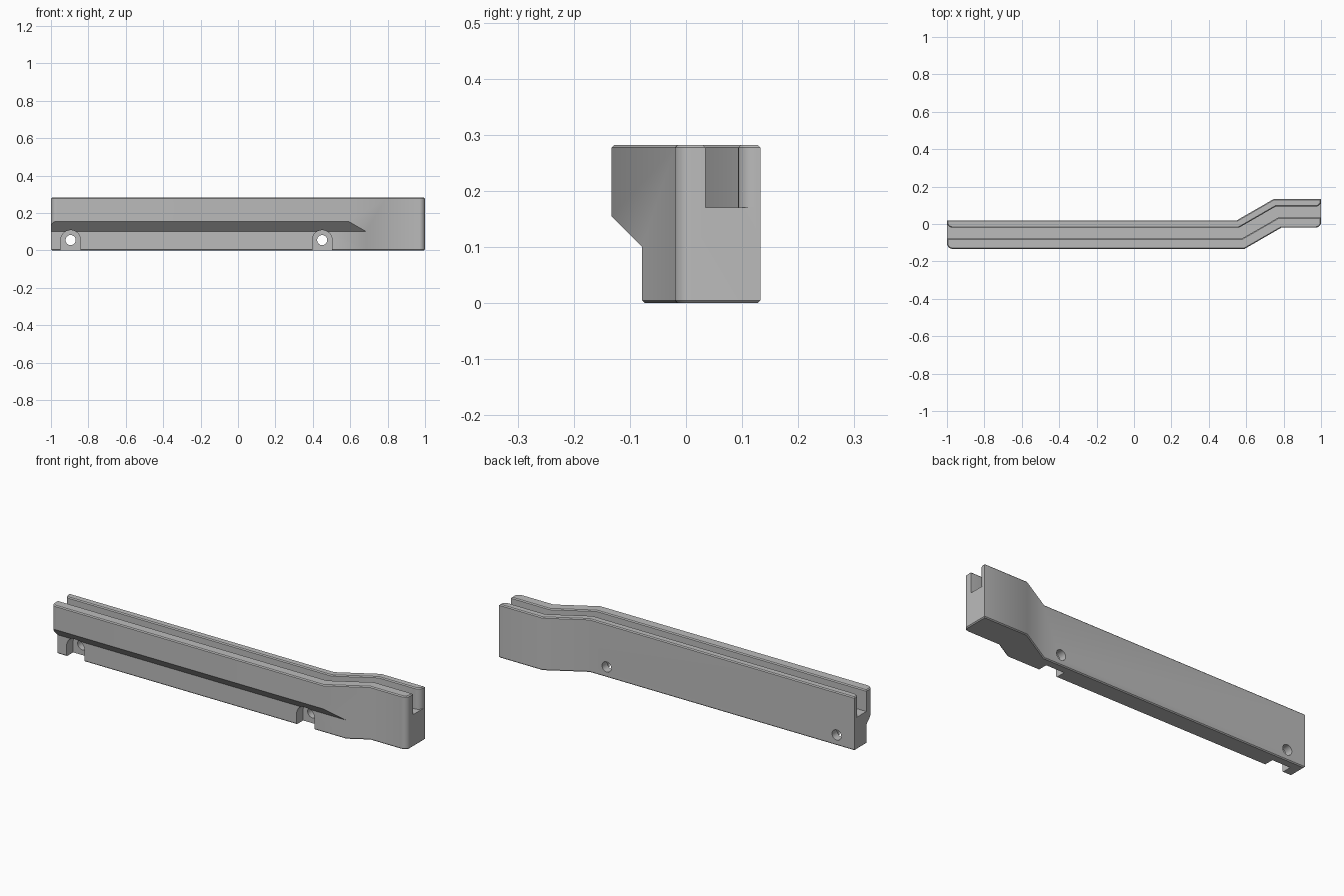
import bpy, bmesh, math
from mathutils import Vector

if "Cube" in bpy.data.objects:
    bpy.data.objects.remove(bpy.data.objects["Cube"], do_unlink=True)

HEIGHT, RISE, RUN, ROUND = 0.282, 0.113, 0.196, 0.03
BACK, SLOT_BACK, SLOT_FRONT, FRONT = 0.02, -0.02, -0.078, -0.133


def prism(name, points, sweep):
    """Closed solid made by sweeping a planar outline along a vector."""
    bm = bmesh.new()
    face = bm.faces.new([bm.verts.new(p) for p in points])
    result = bmesh.ops.extrude_face_region(bm, geom=[face], use_keep_orig=True)
    moved = [v for v in result["geom"] if isinstance(v, bmesh.types.BMVert)]
    bmesh.ops.translate(bm, verts=moved, vec=Vector(sweep))
    bmesh.ops.recalc_face_normals(bm, faces=bm.faces)
    mesh = bpy.data.meshes.new(name)
    bm.to_mesh(mesh)
    bm.free()
    obj = bpy.data.objects.new(name, mesh)
    bpy.context.collection.objects.link(obj)
    return obj


def arc(cx, cy, radius, start, end, steps=8):
    angles = [math.radians(start + (end - start) * i / steps) for i in range(steps + 1)]
    return [(cx + radius * math.cos(a), cy + radius * math.sin(a)) for a in angles]


def bend(y):
    """The two corners of the sideways step, for a line starting at offset y."""
    x = 0.55 + (BACK - y) * math.tan(math.radians(15))
    return [(x, y), (x + RUN, y + RISE)]


def cut(target, cutter):
    cutter.hide_render = True
    mod = target.modifiers.new("cut", "BOOLEAN")
    mod.operation, mod.solver, mod.object = "DIFFERENCE", "EXACT", cutter
    bpy.ops.object.select_all(action="DESELECT")
    bpy.context.view_layer.objects.active = target
    target.select_set(True)
    bpy.ops.object.modifier_apply(modifier=mod.name)
    bpy.data.objects.remove(cutter, do_unlink=True)


# Stepped rail body with rounded front corners
outline = arc(-1 + ROUND, FRONT + ROUND, ROUND, 180, 270)
outline += bend(FRONT)
outline += arc(1 - ROUND, FRONT + RISE + ROUND, ROUND, -90, 0)
outline += [(1, BACK + RISE)] + bend(BACK)[::-1] + [(-1, BACK)]
body = prism("slotted_rail", [(x, y, 0) for x, y in outline], (0, 0, HEIGHT))

# Long top slot, its back wall flared at both mouths
groove = [(-1.1, SLOT_FRONT)] + bend(SLOT_FRONT) + [(1.1, SLOT_FRONT + RISE)]
groove += [(1.1, SLOT_BACK + RISE + ROUND)]
groove += arc(1 - ROUND, SLOT_BACK + RISE + ROUND, ROUND, 0, -90)
groove += bend(SLOT_BACK)[::-1]
groove += arc(-1 + ROUND, SLOT_BACK + ROUND, ROUND, 270, 180)
groove += [(-1.1, SLOT_BACK + ROUND)]
cut(body, prism("slot_cutter", [(x, y, 0.17) for x, y in groove], (0, 0, 0.3)))

# Sloped undercut along the lower front
under = [(SLOT_FRONT, -0.1), (SLOT_FRONT, 0.1), (-0.2, 0.222), (-0.2, -0.1)]
cut(body, prism("undercut_cutter", [(-1.1, y, z) for y, z in under], (1.9, 0, 0)))

# Fine chamfer on the top and bottom rims
bm = bmesh.new()
bm.from_mesh(body.data)
bmesh.ops.remove_doubles(bm, verts=bm.verts, dist=0.0001)
bm.normal_update()
rims = []
for edge in bm.edges:
    heights = [v.co.z for v in edge.verts]
    on_rim = min(heights) > HEIGHT - 0.001 or max(heights) < 0.001
    if on_rim and len(edge.link_faces) == 2 and edge.calc_face_angle() > 1:
        rims.append(edge)
bmesh.ops.bevel(bm, geom=rims, offset=0.005, offset_type="OFFSET",
                segments=1, affect="EDGES", clamp_overlap=True)
bm.to_mesh(body.data)
bm.free()

# Arched screw pockets with through holes
for x in (-0.895, 0.45):
    arch = [(x + 0.053, -0.1)] + arc(x, 0.055, 0.053, 0, 180, 24) + [(x - 0.053, -0.1)]
    cut(body, prism("pocket_cutter", [(a, -0.2, z) for a, z in arch], (0, 0.177, 0)))
    hole = arc(x, 0.055, 0.027, 0, 360, 32)[:-1]
    cut(body, prism("hole_cutter", [(a, -0.2, z) for a, z in hole], (0, 0.4, 0)))

# Single grey finish
grey = bpy.data.materials.new("plain_grey")
grey.use_nodes = True
colour = (0.5, 0.5, 0.5, 1)
grey.diffuse_color = colour
grey.node_tree.nodes["Principled BSDF"].inputs["Base Color"].default_value = colour
body.data.materials.clear()
body.data.materials.append(grey)

# Soft shading over the bends and rounds, crisp elsewhere
bpy.ops.object.select_all(action="DESELECT")
body.select_set(True)
bpy.context.view_layer.objects.active = body
bpy.ops.object.shade_smooth_by_angle(angle=math.radians(32))
weighted = body.modifiers.new("weighted_normals", "WEIGHTED_NORMAL")
weighted.keep_sharp = True
